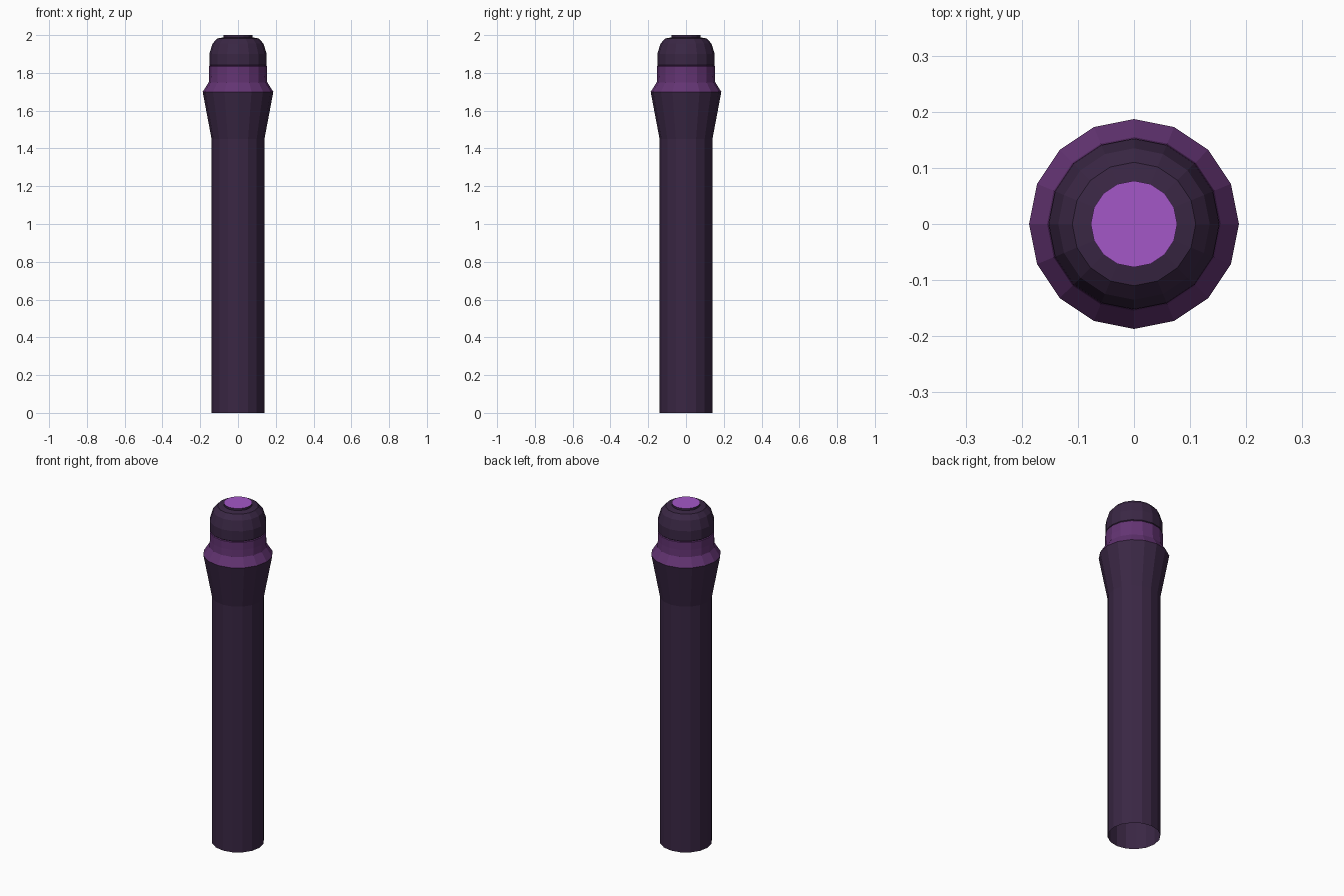
import bpy, math

if "Cube" in bpy.data.objects:
    bpy.data.objects.remove(bpy.data.objects["Cube"])

SIDES = 16


def material(name, rgb):
    m = bpy.data.materials.new(name)
    m.diffuse_color = (*rgb, 1)
    m.use_nodes = True
    m.node_tree.nodes["Principled BSDF"].inputs["Base Color"].default_value = m.diffuse_color
    return m


dark = material("dark plum", (0.042, 0.020, 0.058))
purple = material("mid purple", (0.125, 0.034, 0.170))
bright = material("bright purple", (0.370, 0.095, 0.570))


def lathe(name, profile, mat, cap_top=None):
    """Spin (radius, height) points round z; optionally close the top."""
    verts = [(r * math.cos(2 * math.pi * i / SIDES), r * math.sin(2 * math.pi * i / SIDES), z)
             for r, z in profile for i in range(SIDES)]
    faces = []
    for k in range(len(profile) - 1):
        for i in range(SIDES):
            j = (i + 1) % SIDES
            a, b = k * SIDES, (k + 1) * SIDES
            faces.append((a + i, a + j, b + j, b + i))
    if cap_top:
        faces.append(tuple(range(len(verts) - SIDES, len(verts))))
    mesh = bpy.data.meshes.new(name)
    mesh.from_pydata(verts, [], faces)
    mesh.materials.append(mat)
    if cap_top:
        mesh.materials.append(cap_top)
        mesh.polygons[-1].material_index = 1
    ob = bpy.data.objects.new(name, mesh)
    bpy.context.collection.objects.link(ob)
    return ob


# Open-ended shaft flaring at the top
lathe("shaft", [(0.14, 0), (0.14, 1.45), (0.187, 1.70)], dark)
# Purple collar
lathe("collar", [(0.187, 1.70), (0.155, 1.75), (0.153, 1.79), (0.153, 1.835), (0.147, 1.84)], purple)
# Rounded cap
lathe("cap", [(0.147, 1.837), (0.152, 1.842), (0.152, 1.90), (0.135, 1.955),
              (0.11, 1.982), (0.077, 1.988)], dark)
# Button with a bright top face
lathe("button", [(0.077, 1.985), (0.077, 2.0)], dark, bright)
